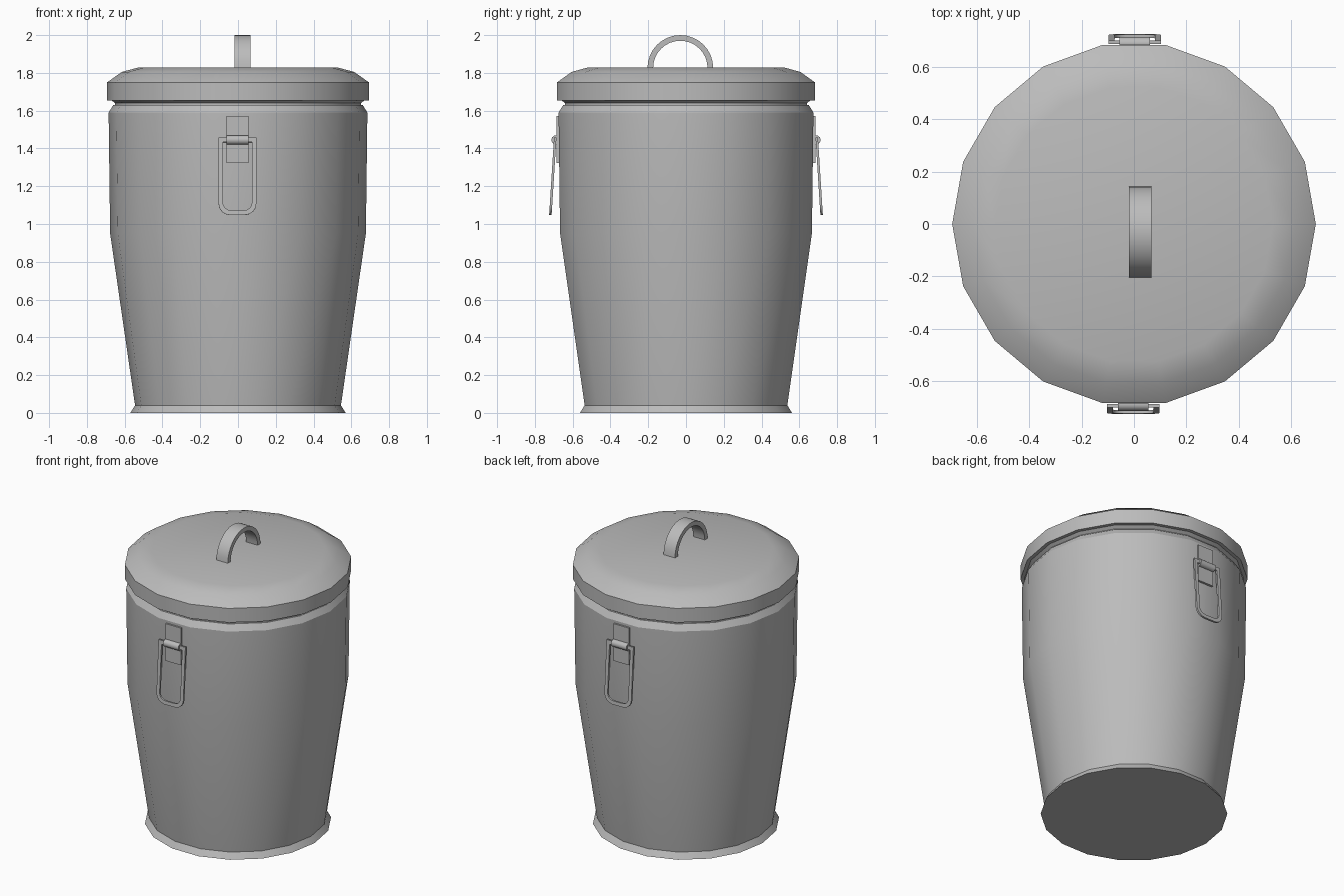
import bpy, bmesh, math
from mathutils import Matrix

SIDES = 18
cube = bpy.data.objects.get("Cube")
if cube:
    bpy.data.objects.remove(cube)

steel = bpy.data.materials.new("grey steel")
steel.use_nodes = True
GREY = (0.5, 0.5, 0.5, 1)
steel.diffuse_color = GREY
steel.node_tree.nodes["Principled BSDF"].inputs["Base Color"].default_value = GREY


def finish(bm, name, angle=25, matrix=Matrix()):
    """Turn a bmesh into a named, shaded object."""
    bmesh.ops.recalc_face_normals(bm, faces=bm.faces)
    mesh = bpy.data.meshes.new(name)
    bm.to_mesh(mesh)
    bm.free()
    mesh.materials.append(steel)
    mesh.transform(matrix)
    ob = bpy.data.objects.new(name, mesh)
    bpy.context.collection.objects.link(ob)
    bpy.ops.object.select_all(action='DESELECT')
    ob.select_set(True)
    bpy.context.view_layer.objects.active = ob
    bpy.ops.object.shade_smooth_by_angle(angle=math.radians(angle))
    return ob


def lathe(name, profile):
    """Stack rings of (radius, height) and cap both ends."""
    bm = bmesh.new()
    rings = []
    for r, z in profile:
        turn = [2 * math.pi * i / SIDES for i in range(SIDES)]
        rings.append([bm.verts.new((r * math.cos(a), r * math.sin(a), z)) for a in turn])
    for low, high in zip(rings, rings[1:]):
        for i in range(SIDES):
            j = (i + 1) % SIDES
            bm.faces.new((low[i], low[j], high[j], high[i]))
    bm.faces.new(rings[0])
    bm.faces.new(rings[-1])
    return finish(bm, name)


def band(name, outer, inner, depth, closed, matrix):
    """Strip between two outlines in the xz plane, thickened along y."""
    bm = bmesh.new()
    a, b = ([bm.verts.new((x, -depth / 2, z)) for x, z in line] for line in (outer, inner))
    n = len(a)
    for i in range(n if closed else n - 1):
        j = (i + 1) % n
        bm.faces.new((a[i], a[j], b[j], b[i]))
    move = bmesh.ops.extrude_face_region(bm, geom=list(bm.faces), use_keep_orig=True)
    new = [v for v in move["geom"] if isinstance(v, bmesh.types.BMVert)]
    bmesh.ops.translate(bm, verts=new, vec=(0, depth, 0))
    return finish(bm, name, 30, matrix)


def arc(radius, start, end, steps, cx=0, cz=0):
    angles = [math.radians(start + (end - start) * i / steps) for i in range(steps + 1)]
    return [(cx + radius * math.cos(t), cz + radius * math.sin(t)) for t in angles]


def ring_outline(half, top, bottom, corner):
    """Square top, rounded bottom corners."""
    return ([(half, top)] + arc(corner, 0, -90, 4, half - corner, bottom + corner)
            + arc(corner, -90, -180, 4, corner - half, bottom + corner) + [(-half, top)])


def box(name, size, matrix):
    bm = bmesh.new()
    bmesh.ops.create_cube(bm, size=1, matrix=Matrix.Diagonal((*size, 1)))
    return finish(bm, name, 25, matrix)


# Can body with flared foot and bevelled rim
lathe("can_body", [(0.57, 0), (0.545, 0.04), (0.677, 0.95), (0.685, 1.59),
                   (0.66, 1.63), (0.64, 1.63)])

# Lid with recessed neck
lathe("lid", [(0.65, 1.61), (0.65, 1.64), (0.67, 1.655), (0.693, 1.655), (0.693, 1.75),
              (0.615, 1.805), (0.53, 1.828)])

# Arched lid handle
band("lid_handle", arc(0.174, 0, 180, 16), arc(0.144, 0, 180, 16), 0.085, False,
     Matrix.Translation((0.024, -0.03, 1.826)) @ Matrix.Rotation(math.pi / 2, 4, 'Z'))

# Side handles: mounting plate, hinge barrel and hanging ring
for side, turn in (("front", 0), ("back", math.pi)):
    spin = Matrix.Rotation(turn, 4, 'Z')
    box(side + "_plate", (0.115, 0.016, 0.25),
        spin @ Matrix.Translation((-0.003, -0.678, 1.447)))
    bm = bmesh.new()
    bmesh.ops.create_cone(bm, cap_ends=True, segments=10, radius1=0.025, radius2=0.025,
                          depth=0.115, matrix=Matrix.Rotation(math.pi / 2, 4, 'Y'))
    finish(bm, side + "_hinge", 40, spin @ Matrix.Translation((-0.003, -0.688, 1.445)))
    hang = Matrix.Translation((-0.003, -0.693, 1.445)) @ Matrix.Rotation(math.radians(-3.6), 4, 'X')
    band(side + "_ring", ring_outline(0.1, 0.013, -0.398, 0.06),
         ring_outline(0.077, -0.012, -0.374, 0.042), 0.013, True, spin @ hang)
